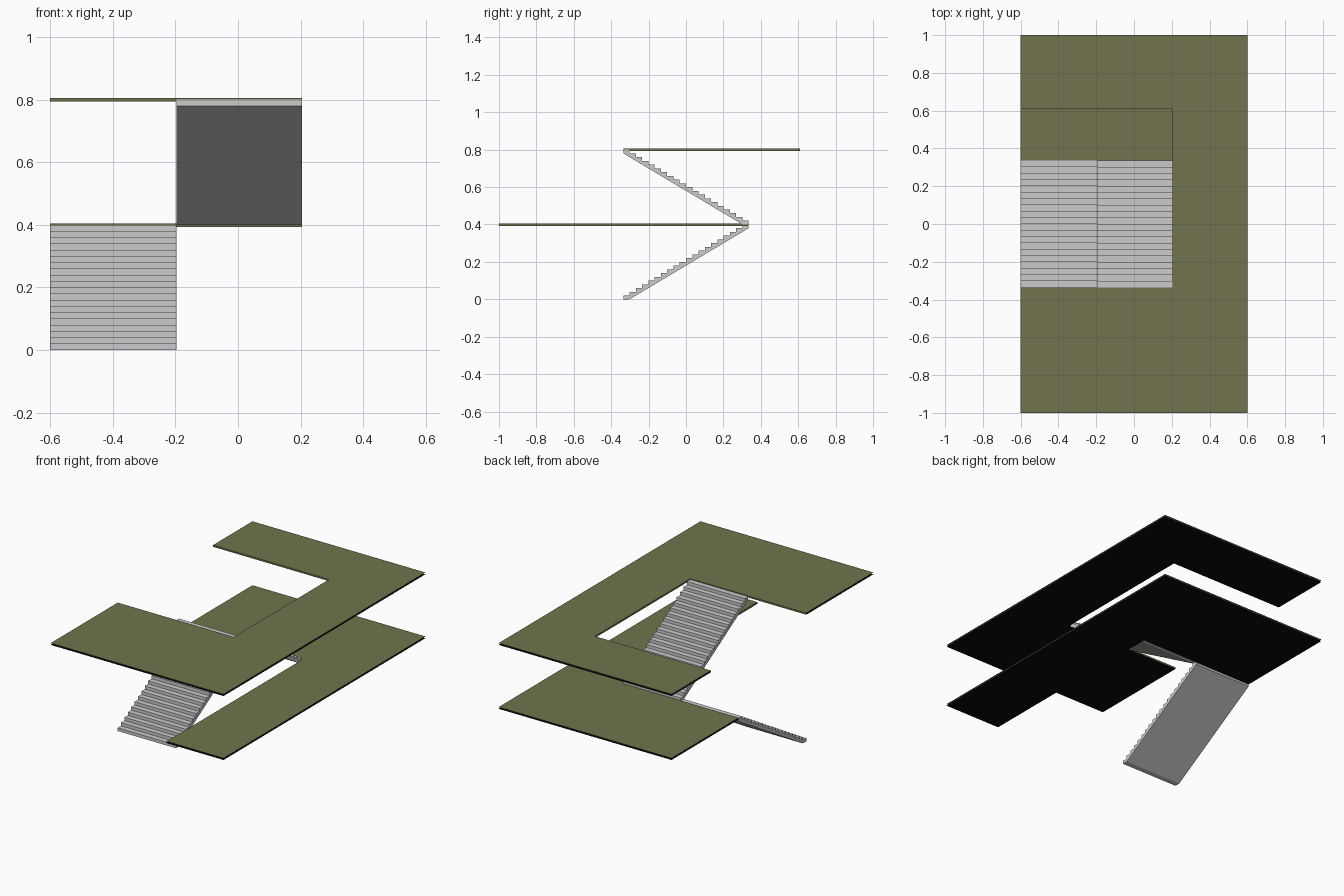
import bpy, bmesh

if "Cube" in bpy.data.objects:
    bpy.data.objects.remove(bpy.data.objects["Cube"])

STEPS = 20
HALF_RUN = 0.335      # stairs span y = -0.335 .. 0.335
RISE = 0.4            # storey height
MID, EDGE = -0.197, 0.205


def material(name, color):
    m = bpy.data.materials.new(name)
    m.diffuse_color = color
    m.use_nodes = True
    m.node_tree.nodes["Principled BSDF"].inputs["Base Color"].default_value = m.diffuse_color
    return m


olive = material("olive_floor", (0.165, 0.175, 0.075, 1))
dark = material("dark_underside", (0.004, 0.002, 0.002, 1))


def make_object(name, bm, mats=()):
    mesh = bpy.data.meshes.new(name)
    bm.to_mesh(mesh)
    bm.free()
    for m in mats:
        mesh.materials.append(m)
    ob = bpy.data.objects.new(name, mesh)
    bpy.context.collection.objects.link(ob)
    return ob


def stair_flight(name, x0, x1, z0, direction):
    """Sawtooth side profile with a sloped soffit, extruded along x."""
    going, riser = 2 * HALF_RUN / STEPS, RISE / STEPS
    profile = [(0, 0)]
    for i in range(STEPS):
        profile += [(i * going, (i + 1) * riser), ((i + 1) * going, (i + 1) * riser)]
    profile += [(STEPS * going, (STEPS - 1) * riser), (going, 0)]
    bm = bmesh.new()
    face = bm.faces.new([bm.verts.new((x0, direction * (p - HALF_RUN), z0 + h))
                         for p, h in profile])
    ext = bmesh.ops.extrude_face_region(bm, geom=[face])
    moved = [v for v in ext["geom"] if isinstance(v, bmesh.types.BMVert)]
    bmesh.ops.translate(bm, verts=moved, vec=(x1 - x0, 0, 0))
    bmesh.ops.recalc_face_normals(bm, faces=bm.faces)
    return make_object(name, bm)


def floor_slab(name, outline, z_top, walls, thickness=0.011):
    """Top and dark underside, with side walls only around the stairwell."""
    bm = bmesh.new()
    top = [bm.verts.new((x, y, z_top)) for x, y in outline]
    low = [bm.verts.new((x, y, z_top - thickness)) for x, y in outline]
    bm.faces.new(top)
    bm.faces.new(low[::-1]).material_index = 1
    for i in walls:
        j = (i + 1) % len(outline)
        bm.faces.new((top[j], top[i], low[i], low[j]))
    return make_object(name, bm, (olive, dark))


# Two opposing flights
stair_flight("lower_stairs", -0.6, MID, 0.0, 1)
stair_flight("upper_stairs", MID, EDGE, RISE, -1)

# L-shaped lower floor, open to the front at the stairwell
floor_slab("lower_floor",
           [(EDGE, -1), (0.6, -1), (0.6, 1), (-0.6, 1),
            (-0.6, HALF_RUN), (EDGE, HALF_RUN)],
           0.404, walls=(4, 5))

# C-shaped upper floor around the stairwell
floor_slab("upper_floor",
           [(-0.6, -1), (0.6, -1), (0.6, 1), (-0.6, 1),
            (-0.6, 0.61), (EDGE, 0.61), (EDGE, -HALF_RUN), (-0.6, -HALF_RUN)],
           0.805, walls=(4, 5, 6))
